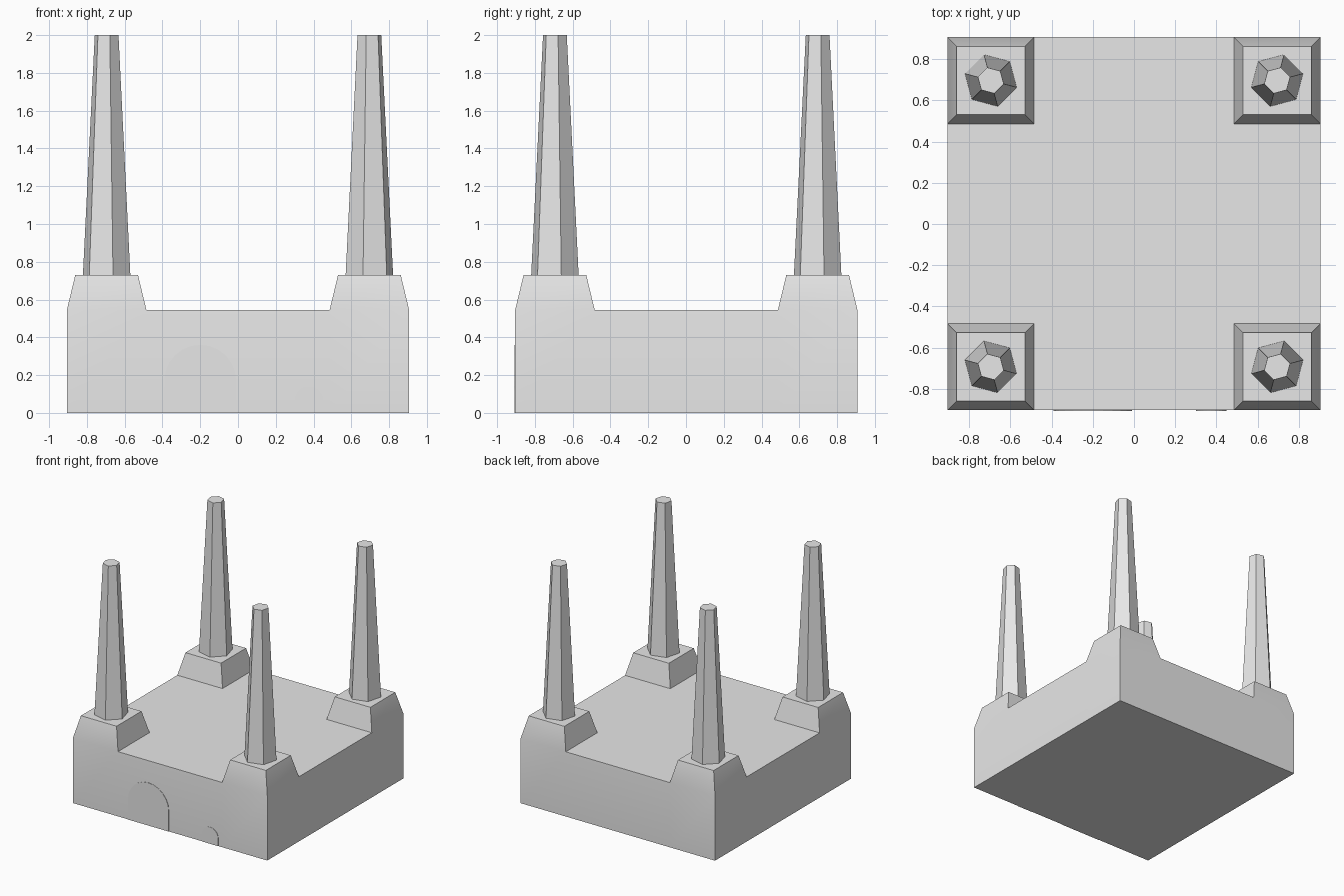
import bpy
import bmesh
from math import pi, cos, sin, radians

cube = bpy.data.objects.get("Cube")
if cube:
    bpy.data.objects.remove(cube, do_unlink=True)

HALF = 0.906         # half width of the base
INNER = 0.485        # inner edge of the corner pedestals
BASE_TOP = 0.545
PEDESTAL_TOP = 0.73
SHIFT_Y = 0.0015     # makes room for the thin plates on the front

stone = bpy.data.materials.new("plain grey")
stone.use_nodes = True
stone.diffuse_color = (0.8, 0.8, 0.8, 1)
stone.node_tree.nodes["Principled BSDF"].inputs["Base Color"].default_value = (0.8, 0.8, 0.8, 1)


def add_object(name, bm):
    bmesh.ops.recalc_face_normals(bm, faces=bm.faces)
    mesh = bpy.data.meshes.new(name)
    bm.to_mesh(mesh)
    bm.free()
    mesh.materials.append(stone)
    obj = bpy.data.objects.new(name, mesh)
    bpy.context.collection.objects.link(obj)
    return obj


# Base block: a three by three top, pulled down to the ground
bm = bmesh.new()
steps = (-HALF, -INNER, INNER, HALF)
grid = [[bm.verts.new((x, y + SHIFT_Y, BASE_TOP)) for x in steps] for y in steps]
top = [bm.faces.new((grid[j][i], grid[j][i + 1], grid[j + 1][i + 1], grid[j + 1][i]))
       for j in range(3) for i in range(3)]
rim = [e for e in bm.edges if e.is_boundary]
walls = bmesh.ops.extrude_edge_only(bm, edges=rim)["geom"]
for v in walls:
    if isinstance(v, bmesh.types.BMVert):
        v.co.z = 0
bmesh.ops.holes_fill(bm, edges=[e for e in bm.edges if e.is_boundary], sides=0)
bmesh.ops.recalc_face_normals(bm, faces=bm.faces)

# Corner pedestals: raised, narrowed corner squares
corners = [top[k] for k in (0, 2, 6, 8)]
bmesh.ops.inset_individual(bm, faces=corners, thickness=0.063)
for f in corners:
    for v in f.verts:
        v.co.z = PEDESTAL_TOP
base = add_object("base", bm)
bpy.context.view_layer.objects.active = base
base.select_set(True)
bpy.ops.object.shade_smooth_by_angle(angle=radians(30))
base.select_set(False)

# Tapered six-sided columns, mirrored left to right
centre = (HALF + INNER) / 2
height = 2 - PEDESTAL_TOP
for side, sx in (("right", -1), ("left", 1)):
    for end, sy in (("front", -1), ("back", 1)):
        bpy.ops.mesh.primitive_cone_add(
            vertices=6, radius1=0.13, radius2=0.065, depth=height,
            location=(sx * centre, sy * centre + SHIFT_Y, PEDESTAL_TOP + height / 2),
            rotation=(0, 0, radians(-15 * sx)))
        column = bpy.context.object
        column.name = f"column_{end}_{side}"
        column.data.materials.append(stone)
        column.select_set(False)


# Thin arched plates on the front wall
def arch(name, x, radius, spring):
    bm = bmesh.new()
    outline = [(x - radius, 0), (x + radius, 0)]
    outline += [(x + radius * cos(a * pi / 12), spring + radius * sin(a * pi / 12))
                for a in range(13)]
    y = -HALF + SHIFT_Y
    face = bm.faces.new([bm.verts.new((px, y, pz)) for px, pz in outline])
    out = bmesh.ops.extrude_face_region(bm, geom=[face])["geom"]
    for v in out:
        if isinstance(v, bmesh.types.BMVert):
            v.co.y -= 0.003
    add_object(name, bm)


arch("large_arch_plate", -0.2, 0.19, 0.17)
arch("small_arch_plate", 0.375, 0.075, 0.065)
